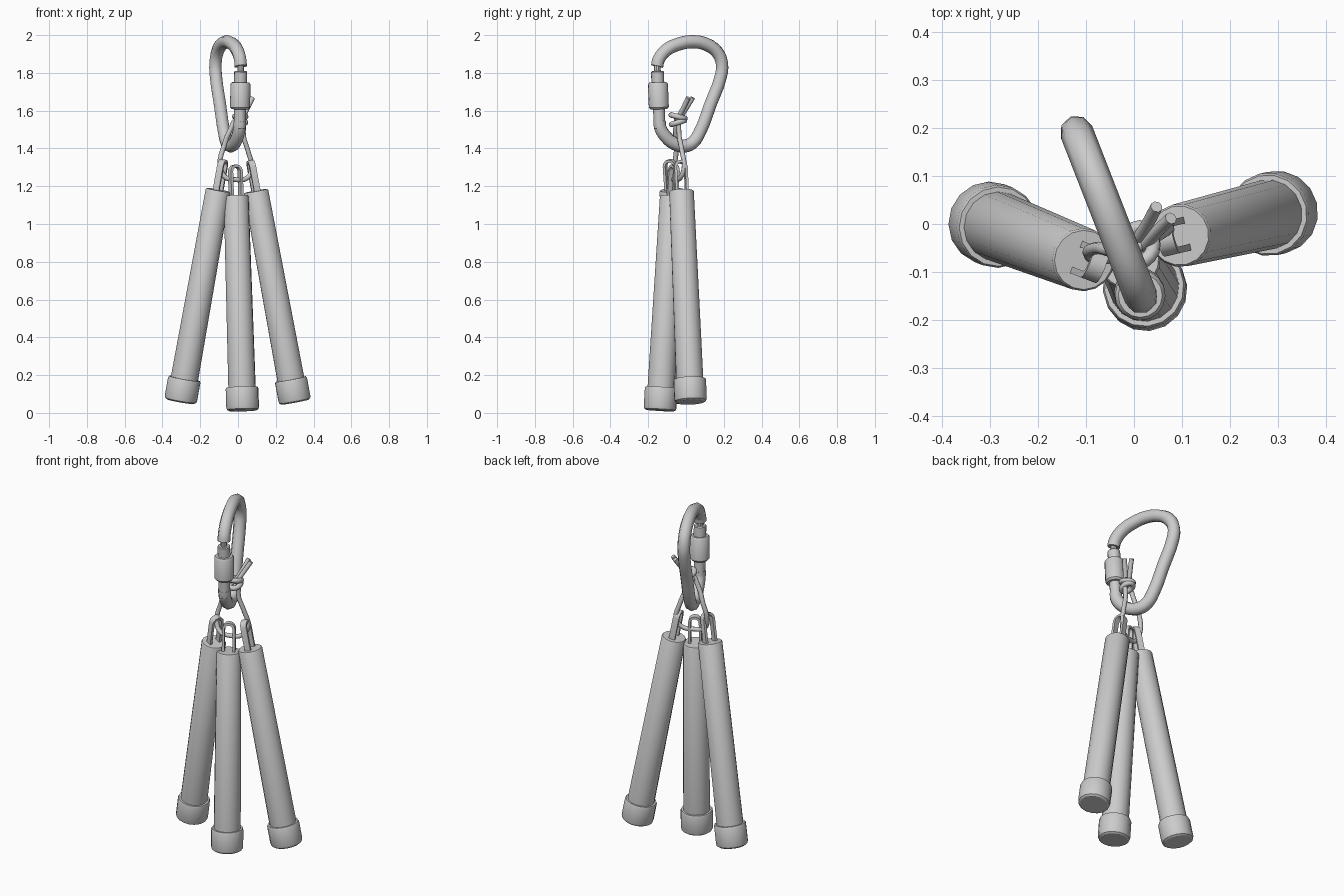
import bpy, bmesh, math
from mathutils import Vector, Matrix

if "Cube" in bpy.data.objects:
    bpy.data.objects.remove(bpy.data.objects["Cube"])

grey = bpy.data.materials.new("plain grey")
grey.diffuse_color = (0.6, 0.6, 0.6, 1)
grey.use_nodes = True
grey.node_tree.nodes["Principled BSDF"].inputs["Base Color"].default_value = grey.diffuse_color


def finish(ob, angle=35):
    """Assign the colour and smooth everything except hard edges."""
    ob.data.materials.clear()
    ob.data.materials.append(grey)
    bpy.ops.object.select_all(action='DESELECT')
    ob.select_set(True)
    bpy.context.view_layer.objects.active = ob
    bpy.ops.object.shade_smooth_by_angle(angle=math.radians(angle))
    return ob


def lathe(name, profile, matrix, sides=16):
    """Revolve (radius, height) points about local z, closing both ends."""
    bm = bmesh.new()
    rings = [[bm.verts.new((r * math.cos(2 * math.pi * i / sides),
                            r * math.sin(2 * math.pi * i / sides), h))
              for i in range(sides)] for r, h in profile]
    for a, b in zip(rings, rings[1:]):
        for i in range(sides):
            j = (i + 1) % sides
            bm.faces.new((a[i], a[j], b[j], b[i]))
    bm.faces.new(rings[0][::-1])
    bm.faces.new(rings[-1])
    me = bpy.data.meshes.new(name)
    bm.to_mesh(me)
    bm.free()
    ob = bpy.data.objects.new(name, me)
    bpy.context.collection.objects.link(ob)
    ob.matrix_world = matrix
    return finish(ob)


def rope(name, points, radius, closed=False, steps=4, resolution=2):
    """Sweep a round section along a smooth path."""
    cu = bpy.data.curves.new(name, 'CURVE')
    cu.dimensions = '3D'
    cu.bevel_depth = radius
    cu.bevel_resolution = resolution
    cu.resolution_u = steps
    cu.use_fill_caps = True
    sp = cu.splines.new('BEZIER')
    sp.bezier_points.add(len(points) - 1)
    for bp, p in zip(sp.bezier_points, points):
        bp.co = p
        bp.handle_left_type = bp.handle_right_type = 'AUTO'
    sp.use_cyclic_u = closed
    ob = bpy.data.objects.new(name, cu)
    bpy.context.collection.objects.link(ob)
    bpy.ops.object.select_all(action='DESELECT')
    ob.select_set(True)
    bpy.context.view_layer.objects.active = ob
    bpy.ops.object.convert(target='MESH')
    ob = bpy.context.view_layer.objects.active
    ob.name = name
    return finish(ob, 50)


def strap_link(name, matrix, half_w=0.036, height=0.165, width=0.034, thick=0.014):
    """Tall flat-strap loop: rounded outline in local xz, broad along y."""
    def outline(inset):
        r = half_w - inset
        pts = [(r * math.cos(math.pi * k / 6), height - half_w + r * math.sin(math.pi * k / 6))
               for k in range(7)]
        return pts + [(-r, inset - 0.03), (r, inset - 0.03)]
    bm = bmesh.new()
    loops = [[bm.verts.new((x, y, z)) for x, z in outline(s)]
             for s, y in ((0, -width / 2), (0, width / 2),
                          (thick, width / 2), (thick, -width / 2))]
    for k in range(4):
        a, b = loops[k], loops[(k + 1) % 4]
        for i in range(len(a)):
            j = (i + 1) % len(a)
            bm.faces.new((a[i], a[j], b[j], b[i]))
    bmesh.ops.recalc_face_normals(bm, faces=bm.faces)
    me = bpy.data.meshes.new(name)
    bm.to_mesh(me)
    bm.free()
    ob = bpy.data.objects.new(name, me)
    bpy.context.collection.objects.link(ob)
    ob.matrix_world = matrix
    return finish(ob)


# Three tapered handles with end caps and strap links: bottom centre, top centre
handles = {
    "left": ((-0.305, 0.003, 0.06), (-0.105, -0.075, 1.18)),
    "middle": ((0.025, -0.138, 0.012), (-0.01, -0.072, 1.15)),
    "right": ((0.302, 0.025, 0.057), (0.095, -0.024, 1.175)),
}
for side, (low, top) in handles.items():
    low, top = Vector(low), Vector(top)
    axis = (top - low).normalized()
    length = (top - low).length
    # local y points along the lean, so local x is sideways to it
    lean = Vector((axis.x, axis.y, 0))
    lx = lean.cross(axis).normalized()
    ly = axis.cross(lx)
    m = Matrix((lx, ly, axis)).transposed().to_4x4()
    at = Matrix.Translation
    lathe(side + "_tube", [(0.073, 0.1), (0.066, length - 0.006), (0.062, length)], at(low) @ m)
    lathe(side + "_end_cap", [(0.074, 0), (0.084, 0.007), (0.087, 0.018), (0.087, 0.115),
                              (0.083, 0.124), (0.07, 0.124)], at(low) @ m)
    strap_link(side + "_link", at(top) @ m)

# Carabiner frame: path given as (y, z) in a slanted upright plane
def on_plane(y, z):
    return Vector((-0.045 - 0.39 * y, y, z))

frame = [(-0.14, 1.545), (-0.136, 1.51), (-0.105, 1.46), (-0.06, 1.425), (-0.01, 1.413),
         (0.035, 1.43), (0.07, 1.48), (0.13, 1.635), (0.185, 1.785), (0.19, 1.85),
         (0.165, 1.91), (0.11, 1.95), (0.04, 1.965), (-0.04, 1.952), (-0.105, 1.92),
         (-0.145, 1.87), (-0.153, 1.835)]
rope("carabiner_frame", [on_plane(*p) for p in frame], 0.035, steps=3)

# Gate: hinge barrel, screw sleeve, upper collar, nose pin on one tilted axis
foot, head = on_plane(-0.139, 1.50), on_plane(-0.153, 1.85)
gate = Matrix.Translation(foot) @ (head - foot).to_track_quat('Z', 'Y').to_matrix().to_4x4()
lathe("gate_barrel", [(0.026, 0.0), (0.031, 0.006), (0.031, 0.26)], gate)
lathe("gate_sleeve", [(0.044, 0.108), (0.053, 0.118), (0.053, 0.24), (0.046, 0.25)], gate)
lathe("gate_collar", [(0.034, 0.245), (0.034, 0.305), (0.03, 0.31)], gate)
lathe("gate_nose_pin", [(0.018, 0.28), (0.018, 0.36)], gate, 10)

# Cord: loop over the carabiner base and through the three links
rope("cord_loop", [(0.01, -0.045, 1.56), (-0.045, -0.055, 1.49), (-0.075, -0.05, 1.41),
                   (-0.095, -0.06, 1.32), (-0.07, -0.072, 1.25), (-0.015, -0.06, 1.235),
                   (0.05, -0.03, 1.245), (0.072, -0.01, 1.30), (0.055, -0.02, 1.38),
                   (0.03, -0.035, 1.46)], 0.013, closed=True)

# Knot: two stacked coils
knot = Vector((0.012, -0.042, 1.55))
for k, (dz, rad, tilt) in enumerate(((-0.012, 0.034, 0.3), (0.018, 0.036, -0.25))):
    ring = [knot + Vector((0.8 * rad * math.cos(a), rad * math.sin(a), dz + tilt * rad * math.sin(a)))
            for a in (2 * math.pi * i / 8 for i in range(8))]
    rope("knot_coil_%d" % (k + 1), ring, 0.015, closed=True, steps=2)

# Two loose cord ends rising from the knot
for k, s in enumerate((-1, 1)):
    off = Vector((-0.010 * s, 0.008 * s, 0))
    rope("cord_end_%d" % (k + 1), [knot + off * 0.7, Vector((0.038, -0.008, 1.61)) + off,
                                   Vector((0.062, 0.024, 1.668)) + off * 1.5], 0.013, steps=3)
